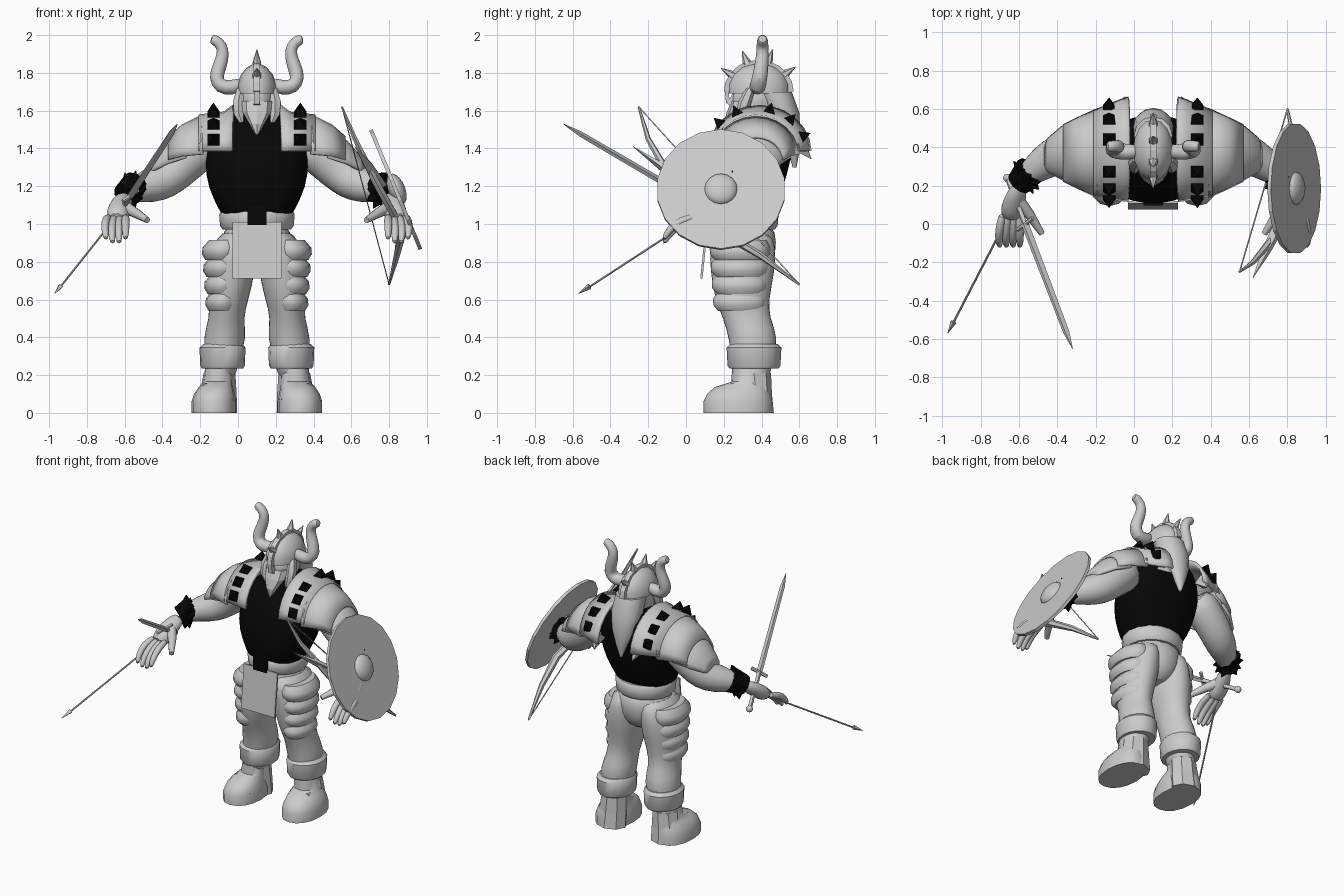
import bpy, bmesh, math, random
from mathutils import Vector

random.seed(4)
if "Cube" in bpy.data.objects:
    bpy.data.objects.remove(bpy.data.objects["Cube"])

MID = 0.1  # body centre line


def material(name, value):
    mat = bpy.data.materials.new(name)
    mat.use_nodes = True
    colour = (value, value, value, 1)
    mat.diffuse_color = colour
    mat.node_tree.nodes["Principled BSDF"].inputs["Base Color"].default_value = colour
    return mat


LIGHT = material("light grey", 0.6)
BLACK = material("black", 0.002)


def finish(name, bm, mat, smooth=True, subdivide=0):
    bmesh.ops.recalc_face_normals(bm, faces=bm.faces[:])
    mesh = bpy.data.meshes.new(name)
    bm.to_mesh(mesh)
    bm.free()
    mesh.materials.append(mat)
    for face in mesh.polygons:
        face.use_smooth = smooth
    if smooth:
        mesh.set_sharp_from_angle(angle=math.radians(45))
    obj = bpy.data.objects.new(name, mesh)
    bpy.context.scene.collection.objects.link(obj)
    if subdivide:
        obj.modifiers.new("Smooth", 'SUBSURF').levels = subdivide
        obj.modifiers["Smooth"].render_levels = subdivide
    return obj


def skin(bm, rings, closed=True):
    rows = [[bm.verts.new(p) for p in ring] for ring in rings]
    count = len(rows[0])
    for low, high in zip(rows, rows[1:]):
        for i in range(count if closed else count - 1):
            j = (i + 1) % count
            bm.faces.new((low[i], low[j], high[j], high[i]))
    if closed:
        bm.faces.new(rows[0])
        bm.faces.new(rows[-1])


def loft(name, rows, mat=LIGHT, sides=16, smooth=True, subdivide=0, power=1):
    """Horizontal elliptical rings: x, y, z, x radius, y radius. A power under one squares them."""
    bm = bmesh.new()
    turns = [math.tau * i / sides for i in range(sides)]

    def bend(value):
        return math.copysign(abs(value) ** power, value)

    skin(bm, [[(x + rx * bend(math.cos(a)), y + ry * bend(math.sin(a)), z) for a in turns]
              for x, y, z, rx, ry in rows])
    return finish(name, bm, mat, smooth, subdivide)


def tube(name, points, mat=LIGHT, sides=10, smooth=True, subdivide=0, flat=1):
    """Round rings along a path: x, y, z, radius."""
    bm = bmesh.new()
    path = [Vector(p[:3]) for p in points]
    whole = (path[-1] - path[0]).normalized()
    ref = Vector((1, 0, 0)) if abs(whole.y) > 0.9 else Vector((0, 1, 0))
    turns = [math.tau * (k + 0.5) / sides for k in range(sides)]
    rings = []
    for i, p in enumerate(path):
        t = (path[min(i + 1, len(path) - 1)] - path[max(i - 1, 0)]).normalized()
        u = t.cross(ref).normalized()
        v = t.cross(u) * flat
        rings.append([p + points[i][3] * (u * math.cos(a) + v * math.sin(a)) for a in turns])
    skin(bm, rings)
    return finish(name, bm, mat, smooth, subdivide)


def spike(name, base, direction, length, radius, mat=LIGHT, sides=4):
    base = Vector(base)
    tip = base + Vector(direction).normalized() * length
    return tube(name, [(*base, radius), (*tip, 0.002)], mat, sides, smooth=False)


def ball(name, centre, radii):
    bm = bmesh.new()
    bmesh.ops.create_uvsphere(bm, u_segments=16, v_segments=10, radius=1)
    bmesh.ops.scale(bm, vec=radii, verts=bm.verts[:])
    bmesh.ops.translate(bm, vec=centre, verts=bm.verts[:])
    return finish(name, bm, LIGHT)


def box(name, centre, size, tilt=0, mat=LIGHT):
    bm = bmesh.new()
    bmesh.ops.create_cube(bm, size=1)
    bmesh.ops.scale(bm, vec=size, verts=bm.verts[:])
    obj = finish(name, bm, mat, smooth=False)
    obj.location = centre
    obj.rotation_euler.x = math.radians(tilt)


def arch(name, s, rows, reach):
    """Armour shell over the shoulder: offset, y, z, y radius, z radius."""
    bm = bmesh.new()
    turns = [math.radians(reach + (180 - 2 * reach) * i / 12) for i in range(13)]
    skin(bm, [[(MID + s * d, y - ry * math.cos(a), z + rz * math.sin(a)) for a in turns]
              for d, y, z, ry, rz in rows], closed=False)
    obj = finish(name, bm, LIGHT)
    obj.modifiers.new("Thickness", 'SOLIDIFY').thickness = 0.018


# Torso, hips, belt and loincloth
loft("torso", [(MID, .29, 1.0, .17, .15), (MID, .29, 1.08, .205, .175), (MID, .31, 1.19, .265, .21),
               (MID, .335, 1.34, .285, .225), (MID, .38, 1.46, .26, .195), (MID, .41, 1.54, .17, .15),
               (MID, .42, 1.61, .1, .1)], BLACK, subdivide=1, power=.85)
loft("hips", [(MID, .3, .72, .07, .1), (MID, .31, .8, .16, .16), (MID, .31, .9, .185, .175),
              (MID, .3, 1.02, .185, .17)], subdivide=1)
loft("belt", [(MID, .3, .97, .18, .17), (MID, .3, .99, .195, .185), (MID, .3, 1.05, .2, .19),
              (MID, .3, 1.07, .19, .175)])
box("belt_front_strap", (MID, .106, 1.05), (.1, .02, .11), mat=BLACK)
box("loincloth", (MID, .097, .86), (.26, .012, .3), -6)

# Head, beard and hair
loft("head", [(MID, .37, 1.5, .05, .06), (MID, .36, 1.57, .08, .1), (MID, .38, 1.65, .095, .145),
              (MID, .39, 1.74, .09, .14)], subdivide=1)
loft("beard", [(MID, .215, 1.475, .008, .01), (MID, .235, 1.53, .04, .035),
               (MID, .265, 1.59, .075, .05), (MID, .29, 1.65, .08, .05)], sides=8, smooth=False)
loft("hair", [(MID, .575, 1.3, .008, .01), (MID, .57, 1.38, .04, .03), (MID, .55, 1.48, .08, .055),
              (MID, .51, 1.59, .105, .09), (MID, .46, 1.7, .1, .1)], sides=12)
spike("nose", (MID, .235, 1.63), (0, .3, 1), .09, .025)

# Helmet with crest, nose guard and spikes
loft("helmet", [(MID, .385, 1.69, .104, .16), (MID, .385, 1.74, .104, .16),
                (MID, .385, 1.79, .085, .135), (MID, .385, 1.83, .052, .09),
                (MID, .385, 1.85, .015, .025)])
crest = [(MID, .385 - .168 * math.cos(a), 1.7 + .152 * math.sin(a), .024)
         for a in [math.pi * i / 10 for i in range(11)]]
tube("helmet_crest", crest, sides=4, smooth=False)
box("nose_guard", (MID, .218, 1.68), (.03, .02, .08), 6)
for degrees in (32, 68, 108, 146):
    a = math.radians(degrees)
    out = Vector((0, -math.cos(a), math.sin(a)))
    spike("helmet_spike", Vector((MID, .385, 1.7)) + out * .16, out, .075, .026, sides=6)

for s, side in ((-1, "right"), (1, "left")):
    def mirrored(rows):
        return [(MID + s * row[0], *row[1:]) for row in rows]

    # Horns and side locks of hair
    tube(side + "_horn", mirrored([(.07, .38, 1.745, .036), (.13, .375, 1.72, .044), (.195, .38, 1.725, .046),
                                   (.22, .39, 1.775, .043), (.195, .4, 1.84, .039), (.178, .405, 1.9, .035),
                                   (.185, .405, 1.945, .033), (.22, .405, 1.975, .031),
                                   (.245, .405, 1.98, .026)]), subdivide=1)
    tube(side + "_hair_lock", mirrored([(.085, .34, 1.71, .025), (.098, .31, 1.64, .034),
                                        (.095, .29, 1.58, .028), (.075, .28, 1.52, .006)]), sides=6)

    # Shoulder armour and its studs
    arch(side + "_chest_plate", s, [(.13, .39, 1.38, .275, .25), (.175, .385, 1.38, .265, .215),
                                    (.31, .37, 1.38, .225, .2)], 2)
    arch(side + "_shoulder_plate", s, [(.29, .37, 1.37, .235, .21), (.4, .37, 1.36, .185, .165),
                                       (.47, .37, 1.34, .15, .125)], 0)
    arch(side + "_outer_shoulder_plate", s, [(.38, .37, 1.34, .185, .17), (.48, .37, 1.31, .14, .13),
                                             (.55, .36, 1.28, .09, .08), (.57, .35, 1.27, .05, .04)], 4)
    spike(side + "_back_point", (MID + s * .16, .6, 1.42), (-.1 * s, .5, -.6), .1, .05)
    for degrees in (18, 42, 66, 105, 132, 158):
        a = math.radians(degrees)
        out = Vector((0, -math.cos(a), math.sin(a)))
        base = (MID + s * .23, .375 + .25 * out.y, 1.38 + .215 * out.z)
        spike(side + "_shoulder_stud", base, out, .055, .046, BLACK)

    # Arm, wrist band and hand
    tube(side + "_arm", mirrored([(.26, .39, 1.43, .115), (.34, .395, 1.37, .12), (.42, .39, 1.29, .11),
                                  (.49, .37, 1.23, .105), (.57, .32, 1.2, .095), (.65, .26, 1.18, .065),
                                  (.7, .2, 1.14, .047)]), sides=14, subdivide=1)
    tube(side + "_palm", mirrored([(.69, .21, 1.15, .04), (.715, .15, 1.11, .06), (.735, .08, 1.06, .068),
                                   (.74, .03, 1.02, .055)]), subdivide=1, flat=.75)
    tube(side + "_wrist_band", mirrored([(.64, .28, 1.2, .085), (.7, .21, 1.15, .068)]), BLACK, smooth=False)
    for i in range(12):
        a = math.tau * i / 12
        out = Vector((s * (.7 * math.cos(a) + random.uniform(-.4, .4)), .7 * math.cos(a), math.sin(a)))
        spike(side + "_band_spike", Vector((MID + s * .67, .245, 1.175)) + out * .05, out, .06, .04, BLACK)
    for i in range(4):
        d, drop = .695 + .03 * i, .02 * abs(i - 1.5)
        tube(side + "_finger", mirrored([(d, .06, 1.04, .022), (d + .006 * i, -.03, .99 + drop, .023),
                                         (d + .007 * i, -.09, .94 + drop, .021),
                                         (d + .004 * i, -.12, .885 + drop, .014)]), subdivide=1)
    tube(side + "_thumb", mirrored([(.7, .12, 1.09, .035), (.645, .05, 1.06, .027), (.58, -.05, 1.02, .016)]))

    # Leg with banded thigh guard on its outer side
    loft(side + "_leg", mirrored([(.195, .345, .16, .075, .095), (.185, .35, .26, .09, .11),
                                  (.17, .36, .4, .12, .135), (.162, .32, .5, .09, .125),
                                  (.15, .295, .6, .108, .145), (.135, .3, .75, .13, .175),
                                  (.12, .3, .88, .115, .18), (.1, .3, .97, .09, .15)]), subdivide=1)
    for i in range(4):
        z, grow = .54 + .09 * i, .006 * i
        loft(side + "_thigh_band", mirrored([(.18, .29, z, .075 + grow, .12 + grow),
                                             (.183, .285, z + .03, .09 + grow, .14 + grow),
                                             (.18, .285, z + .065, .09 + grow, .142 + grow),
                                             (.165, .29, z + .105, .07 + grow, .12 + grow)]))

    # Boot with cuff, heel brace and toe straps
    loft(side + "_boot_cuff", mirrored([(.182, .36, .235, .11, .13), (.182, .36, .25, .118, .14),
                                        (.182, .36, .345, .122, .145), (.18, .36, .365, .105, .125)]))
    loft(side + "_boot", mirrored([(.228, .275, 0, .118, .182), (.228, .275, .06, .118, .182),
                                   (.225, .28, .1, .108, .168), (.218, .295, .135, .092, .145),
                                   (.205, .34, .165, .078, .1), (.198, .345, .25, .075, .1)]), power=.9)
    loft(side + "_heel_brace", mirrored([(.21, .38, 0, .105, .085), (.205, .37, .1, .098, .085),
                                         (.198, .36, .21, .084, .09)]), sides=8, smooth=False)
    for y, z, w in ((.19, .1, .085), (.25, .13, .083)):
        tube(side + "_boot_strap", mirrored([(.225 - w, y, z - .04, .022), (.225 - w * .6, y, z + .012, .022),
                                             (.225 + w * .6, y, z + .012, .022), (.225 + w, y, z - .04, .022)]),
             sides=4, smooth=False)

# Shield with boss, tilted outward on the left arm
disc = loft("shield", [(0, 0, -.01, .342, .342), (0, 0, .01, .342, .342)], sides=18, smooth=False)
boss = ball("shield_boss", (0, 0, .005), (.088, .088, .045))
for part in (disc, boss):
    part.location = (.835, .185, 1.182)
    part.rotation_euler.y = math.radians(67.5)

# Bow with its string and blade
top, bottom = (.55, -.25, 1.62), (.8, .6, .68)
tube("bow", [(*top, .006), (.62, -.2, 1.45, .014), (.72, -.08, 1.24, .022), (.83, .03, 1.04, .022),
             (.865, .2, .95, .026), (.84, .4, .83, .018), (*bottom, .006)], sides=6)
tube("bow_string", [(*top, .004), (*bottom, .004)], sides=4)
tube("bow_blade", [(.76, 0, 1.2, .04), (.69, -.14, 1.31, .03), (.62, -.28, 1.41, .002)],
     sides=4, smooth=False, flat=.5)

# Sword in the right hand
start, tip = Vector((-.66, .24, 1.01)), Vector((-.32, -.65, 1.53))


def along(f, r):
    return (*start.lerp(tip, f), r)


tube("sword_blade", [along(.27, .024), along(.9, .02), along(1, .002)], sides=4, smooth=False, flat=.6)
tube("sword_grip", [along(0, .014), along(.28, .014)], sides=8)
ball("sword_pommel", start, (.022, .022, .022))
guard = start.lerp(tip, .27)
across = Vector((.04, .03, .03))
tube("sword_guard", [(*(guard - across), .012), (*(guard + across), .012)], sides=6)

# Arrow in the right hand
tube("arrow_shaft", [(-.66, .03, 1.02, .006), (-.95, -.53, .655, .006)], sides=6)
spike("arrow_head", (-.94, -.51, .67), (-.3, -.57, -.37), .075, .016)
